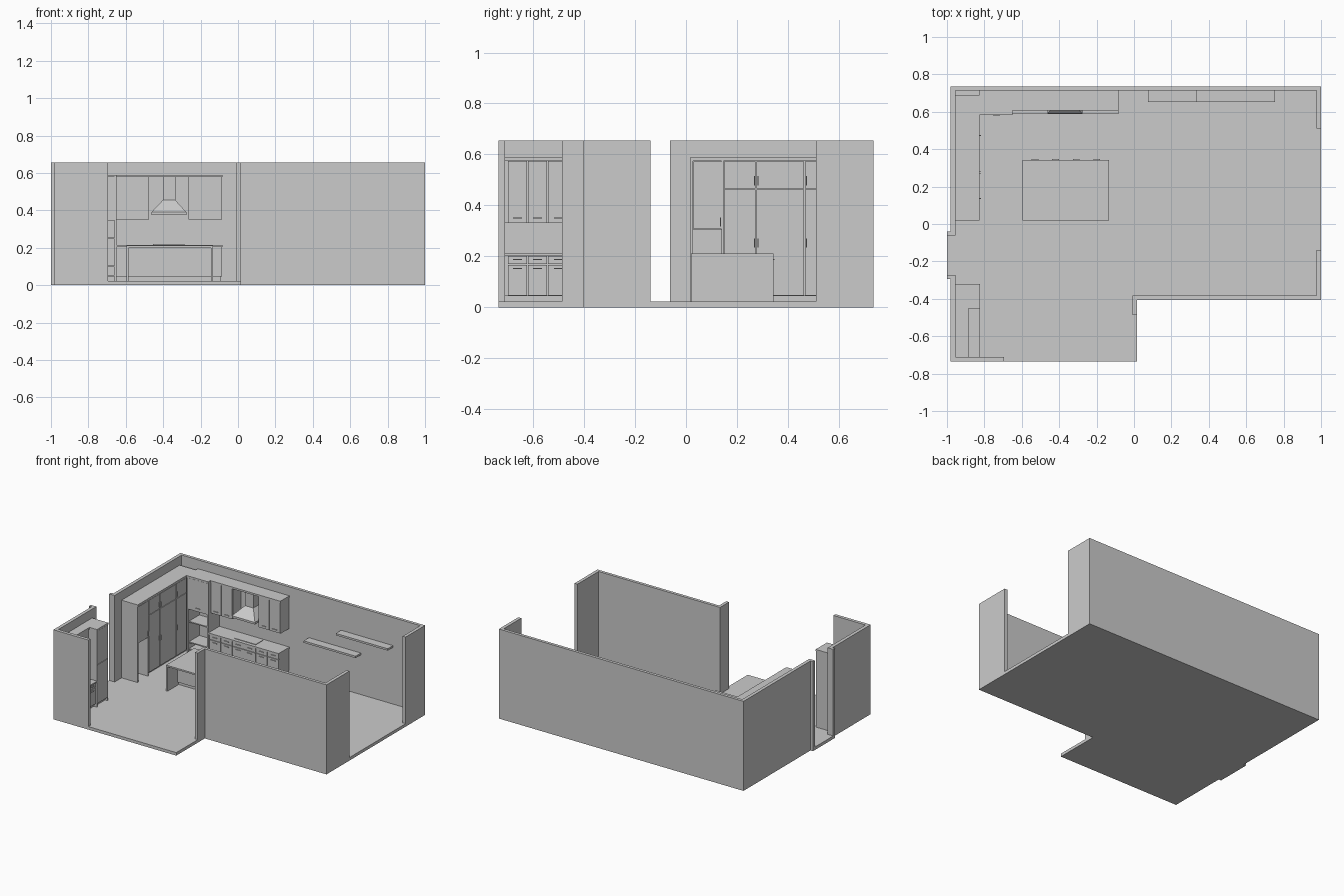
import bpy, bmesh
from mathutils import Vector

grey = bpy.data.materials.new("plain_grey")
grey.diffuse_color = (0.6, 0.6, 0.6, 1)
FL = 0.022      # floor level
TOP = 0.655     # wall height


def finish(name, bm):
    bmesh.ops.recalc_face_normals(bm, faces=bm.faces)
    me = bpy.data.meshes.new(name)
    bm.to_mesh(me)
    bm.free()
    me.materials.append(grey)
    ob = bpy.data.objects.new(name, me)
    bpy.context.collection.objects.link(ob)
    return ob


def add_box(bm, x0, x1, y0, y1, z0, z1):
    vs = bmesh.ops.create_cube(bm, size=1)["verts"]
    for v in vs:
        v.co = Vector(((x0 + x1) / 2 + v.co.x * (x1 - x0),
                       (y0 + y1) / 2 + v.co.y * (y1 - y0),
                       (z0 + z1) / 2 + v.co.z * (z1 - z0)))


def boxes(name, *items):
    bm = bmesh.new()
    for b in items:
        add_box(bm, *b)
    return finish(name, bm)


def prism(name, pts, z0, z1):
    bm = bmesh.new()
    f = bm.faces.new([bm.verts.new((x, y, z0)) for x, y in pts])
    g = bmesh.ops.extrude_face_region(bm, geom=[f])["geom"]
    bmesh.ops.translate(bm, vec=(0, 0, z1 - z0),
                        verts=[v for v in g if isinstance(v, bmesh.types.BMVert)])
    return finish(name, bm)


def doors(name, side, face, cells, t=0.008, gap=0.0018):
    """Door plates; side '-y', '+y' or '+x'; cells are (u0, u1, z0, z1)."""
    out = []
    for u0, u1, z0, z1 in cells:
        u, z = (u0 + gap, u1 - gap), (z0 + gap, z1 - gap)
        d = {"-y": (face, face + t), "+y": (face - t, face), "+x": (face - t, face)}[side]
        out.append((*d, *u, *z) if side == "+x" else (*u, *d, *z))
    boxes(name, *out)


def handles(name, side, face, spots, upright=False):
    """Small bar pulls centred on (u, z) spots."""
    out = []
    hu, hz = (0.002, 0.018) if upright else (0.018, 0.002)
    d = (face - 0.006, face) if side == "-y" else (face, face + 0.006)
    for u, z in spots:
        uu, zz = (u - hu, u + hu), (z - hz, z + hz)
        out.append((*d, *uu, *zz) if side == "+x" else (*uu, *d, *zz))
    boxes(name, *out)


# --- room shell ---
prism("floor", [(-0.98, -0.735), (0.015, -0.735), (0.015, -0.405), (1, -0.405), (1, 0.735),
                (-0.98, 0.735), (-0.98, -0.04), (-1, -0.04), (-1, -0.295), (-0.98, -0.295)], 0, FL)
prism("back_walls", [(-0.98, 0.735), (-0.98, -0.04), (-1, -0.04), (-1, -0.062), (-0.955, -0.062),
                     (-0.955, 0.713), (0.976, 0.713), (0.976, 0.51), (1, 0.51), (1, 0.735)], 0, TOP)
prism("front_left_wall", [(-0.98, -0.735), (-0.695, -0.735), (-0.695, -0.711), (-0.955, -0.711),
                          (-0.955, -0.274), (-1, -0.274), (-1, -0.295), (-0.98, -0.295)], 0, TOP)
prism("front_right_wall", [(0.015, -0.405), (1, -0.405), (1, -0.14), (0.976, -0.14), (0.976, -0.383),
                           (-0.007, -0.383), (-0.007, -0.487), (0.015, -0.487)], 0, TOP)

# --- tall cabinet bank on the left wall ---
boxes("tall_bank_body",
      (-0.955, -0.833, 0.145, 0.69, 0.045, 0.58),
      (-0.955, -0.833, 0.028, 0.145, 0.305, 0.58),
      (-0.955, -0.826, 0.018, 0.028, FL, 0.59),
      (-0.955, -0.826, 0.14, 0.147, FL, 0.58))
boxes("tall_bank_kick", (-0.955, -0.85, 0.147, 0.69, FL, 0.045))
boxes("tall_bank_crown", (-0.955, -0.825, 0.02, 0.69, 0.575, 0.59))
cols = [(0.147, 0.275), (0.275, 0.465), (0.465, 0.585)]
doors("tall_bank_doors", "+x", -0.825,
      [(a, b, 0.045, 0.465) for a, b in cols] + [(a, b, 0.465, 0.575) for a, b in cols]
      + [(0.028, 0.145, 0.305, 0.575)])
handles("tall_bank_handles", "+x", -0.825,
        [(y, z) for y in (0.268, 0.282, 0.473) for z in (0.253, 0.497)] + [(0.136, 0.335)], True)

# --- corner unit: upper cupboard over open shelves ---
boxes("corner_unit",
      (-0.815, -0.66, 0.593, 0.713, 0.345, 0.58),
      (-0.66, -0.65, 0.587, 0.713, FL, 0.58),
      (-0.825, -0.812, 0.587, 0.713, FL, 0.58))
boxes("corner_shelves", *[(-0.812, -0.66, 0.593, 0.713, z - 0.008, z) for z in (0.055, 0.105, 0.255)])
boxes("corner_kick", (-0.812, -0.66, 0.605, 0.713, FL, 0.047))
boxes("corner_crown", (-0.825, -0.65, 0.583, 0.713, 0.577, 0.59))
doors("corner_door", "-y", 0.585, [(-0.812, -0.66, 0.345, 0.577)])
handles("corner_handle", "-y", 0.585, [(-0.735, 0.37)])

# --- back wall run: base units, counter, cooktop ---
boxes("base_body", (-0.65, -0.085, 0.602, 0.713, 0.045, 0.203))
boxes("base_kick", (-0.65, -0.09, 0.615, 0.713, FL, 0.045))
boxes("counter", (-0.65, -0.083, 0.587, 0.713, 0.203, 0.215))
boxes("cooktop", (-0.455, -0.285, 0.612, 0.695, 0.215, 0.219))
w = 0.565 / 6
xs = [-0.65 + w * i for i in range(6)]
doors("base_fronts", "-y", 0.594, [(x, x + w, 0.166, 0.203) for x in xs]
      + [(x, x + w, 0.045, 0.166) for x in xs])
handles("base_handles", "-y", 0.594, [(x + w / 2, z) for x in xs for z in (0.188, 0.15)])

# --- back wall upper cupboards and hood ---
boxes("upper_bodies", (-0.65, -0.475, 0.62, 0.713, 0.35, 0.58), (-0.265, -0.085, 0.62, 0.713, 0.35, 0.58))
boxes("upper_crown", (-0.65, -0.083, 0.608, 0.713, 0.577, 0.59))
ux = [(-0.65, -0.563), (-0.563, -0.475), (-0.265, -0.175), (-0.175, -0.085)]
doors("upper_doors", "-y", 0.612, [(a, b, 0.35, 0.577) for a, b in ux])
handles("upper_handles", "-y", 0.612, [((a + b) / 2, 0.37) for a, b in ux])
boxes("hood_duct", (-0.402, -0.335, 0.655, 0.713, 0.45, 0.577))
boxes("hood_rim", (-0.463, -0.276, 0.59, 0.713, 0.375, 0.39))
bm = bmesh.new()
add_box(bm, -0.463, -0.276, 0.59, 0.713, 0.39, 0.455)
for v in bm.verts:
    if v.co.z > 0.42:
        v.co.x = -0.402 if v.co.x < -0.37 else -0.335
        v.co.y = max(v.co.y, 0.655)
finish("hood_cone", bm)

# --- island with full side panels and a seating overhang ---
boxes("island_top", (-0.596, -0.133, 0.02, 0.343, 0.2, 0.211))
boxes("island_sides", (-0.596, -0.585, 0.02, 0.343, FL, 0.2), (-0.144, -0.133, 0.02, 0.343, FL, 0.2))
boxes("island_body", (-0.585, -0.144, 0.135, 0.333, 0.045, 0.2))
boxes("island_kick", (-0.585, -0.144, 0.15, 0.315, FL, 0.045))
iw = 0.441 / 4
ix = [-0.585 + iw * i for i in range(4)]
doors("island_fronts", "+y", 0.342, [(x, x + iw, 0.045, 0.2) for x in ix])
handles("island_handles", "+y", 0.342, [(x + iw / 2, 0.188) for x in ix])

# --- floating shelves ---
boxes("lower_shelf", (0.075, 0.495, 0.652, 0.713, 0.312, 0.326))
boxes("upper_shelf", (0.335, 0.755, 0.652, 0.713, 0.436, 0.45))

# --- small pantry run behind the front wall ---
boxes("pantry_tall", (-0.955, -0.833, -0.45, -0.325, 0.045, 0.58),
      (-0.955, -0.826, -0.453, -0.445, FL, 0.58), (-0.955, -0.826, -0.33, -0.322, FL, 0.58))
boxes("pantry_tall_crown", (-0.955, -0.824, -0.453, -0.322, 0.577, 0.59))
boxes("pantry_tall_kick", (-0.955, -0.845, -0.445, -0.33, FL, 0.045))
doors("pantry_tall_doors", "+x", -0.825, [(-0.445, -0.33, 0.045, 0.33), (-0.445, -0.33, 0.33, 0.577)])
boxes("pantry_base", (-0.955, -0.84, -0.711, -0.453, 0.045, 0.203))
boxes("pantry_base_kick", (-0.955, -0.85, -0.711, -0.453, FL, 0.045))
boxes("pantry_counter", (-0.955, -0.824, -0.711, -0.453, 0.203, 0.213))
boxes("pantry_upper", (-0.955, -0.9, -0.711, -0.453, 0.33, 0.58))
boxes("pantry_crown", (-0.955, -0.885, -0.711, -0.453, 0.577, 0.59))
py = [(-0.7, -0.622), (-0.622, -0.544), (-0.544, -0.455)]
doors("pantry_base_fronts", "+x", -0.832, [(a, b, 0.168, 0.203) for a, b in py]
      + [(a, b, 0.045, 0.168) for a, b in py])
doors("pantry_upper_doors", "+x", -0.89, [(a, b, 0.33, 0.577) for a, b in py])
handles("pantry_base_handles", "+x", -0.832, [((a + b) / 2, z) for a, b in py for z in (0.187, 0.152)])
handles("pantry_upper_handles", "+x", -0.89, [((a + b) / 2, 0.35) for a, b in py])
